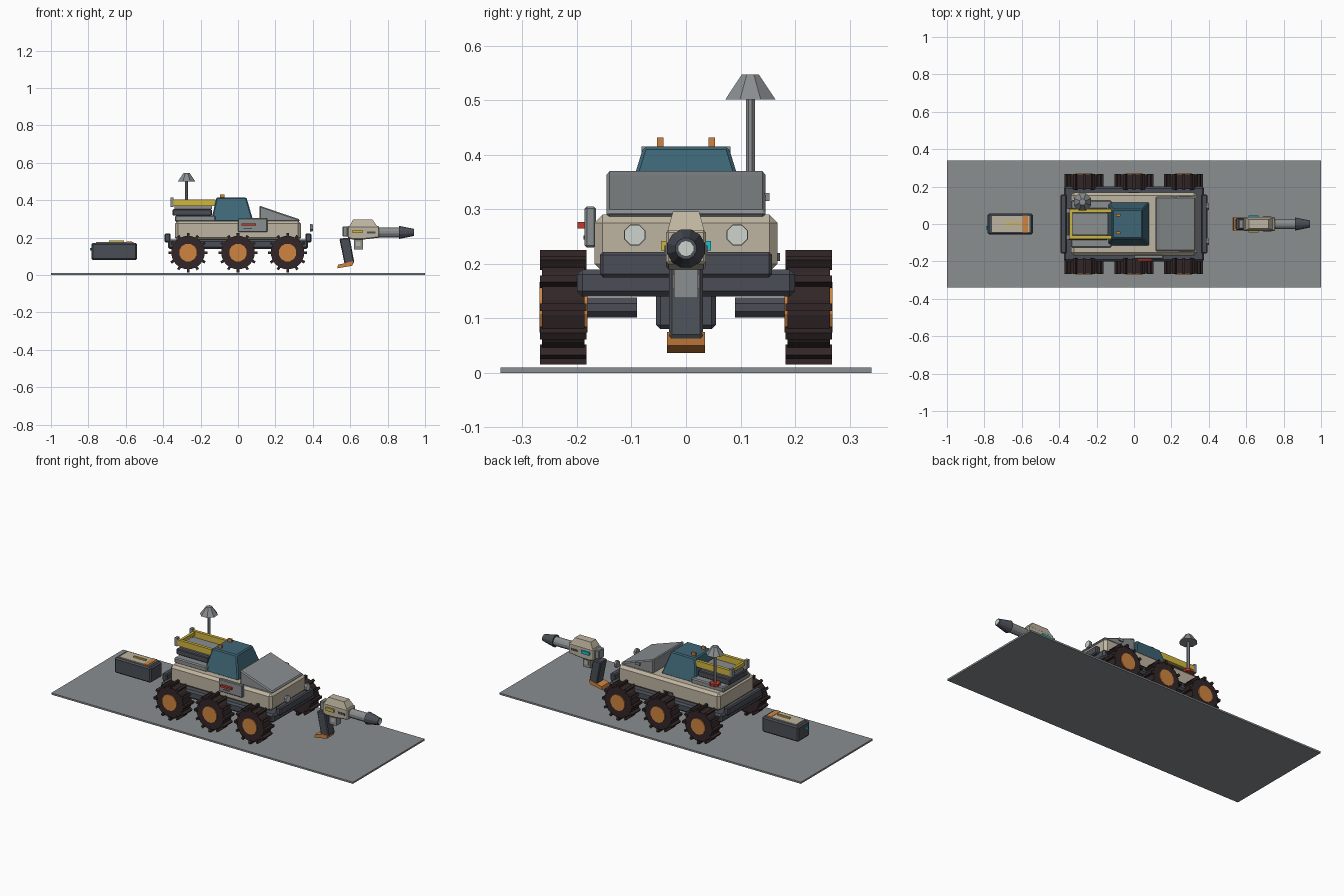
import bpy, bmesh, math
from mathutils import Matrix, Vector

if "Cube" in bpy.data.objects:
    bpy.data.objects.remove(bpy.data.objects["Cube"])


def paint(name, r, g, b):
    m = bpy.data.materials.new(name)
    lin = [((c / 255 + 0.055) / 1.055) ** 2.4 for c in (r, g, b)]
    m.diffuse_color = (*lin, 1)
    m.use_nodes = True
    m.node_tree.nodes["Principled BSDF"].inputs["Base Color"].default_value = m.diffuse_color
    return m


GREY = paint("metal grey", 138, 142, 144)
BEIGE = paint("hull beige", 190, 180, 160)
DARK = paint("dark steel", 74, 78, 86)
TEAL = paint("cabin glass teal", 62, 102, 118)
ORANGE = paint("orange", 208, 132, 64)
TIRE = paint("tyre rubber", 50, 38, 39)
YELLOW = paint("rail yellow", 208, 182, 62)
RED = paint("signal red", 190, 58, 42)
CYAN = paint("cyan glow", 30, 190, 205)
PALE = paint("lamp white", 205, 212, 205)


def finish(name, bm, mat, bevel=0):
    bmesh.ops.recalc_face_normals(bm, faces=bm.faces)
    me = bpy.data.meshes.new(name)
    bm.to_mesh(me)
    bm.free()
    me.materials.append(mat)
    ob = bpy.data.objects.new(name, me)
    bpy.context.collection.objects.link(ob)
    if bevel:
        mod = ob.modifiers.new("bevel", 'BEVEL')
        mod.width, mod.segments = bevel, 1
    return ob


def box(name, x, y, z, mat, bevel=0):
    """Box from three (low, high) ranges."""
    bm = bmesh.new()
    bmesh.ops.create_cube(bm, size=1)
    for v in bm.verts:
        v.co = Vector([a + (b - a) * (c + 0.5) for (a, b), c in zip((x, y, z), v.co)])
    return finish(name, bm, mat, bevel)


def prism(name, pts, y, mat, bevel=0):
    """Side profile of (x, z) points extruded over the y range."""
    bm = bmesh.new()
    f = bm.faces.new([bm.verts.new((px, y[0], pz)) for px, pz in pts])
    ext = bmesh.ops.extrude_face_region(bm, geom=[f])
    for v in ext["geom"]:
        if isinstance(v, bmesh.types.BMVert):
            v.co.y = y[1]
    return finish(name, bm, mat, bevel)


def tube(name, axis, start, length, r1, r2, mat, n=12):
    """Cylinder or cone running from start along +axis."""
    bm = bmesh.new()
    bmesh.ops.create_cone(bm, cap_ends=True, segments=n, radius1=r1, radius2=r2, depth=length)
    d = {'x': Vector((1, 0, 0)), 'y': Vector((0, 1, 0)), 'z': Vector((0, 0, 1))}[axis]
    rot = Vector((0, 0, 1)).rotation_difference(d).to_matrix().to_4x4()
    spin = Matrix.Rotation(math.pi / n, 4, 'Z')
    bm.transform(Matrix.Translation(Vector(start) + d * length / 2) @ rot @ spin)
    return finish(name, bm, mat)


# ground slab
box("ground_slab", (-1, 1), (-.34, .34), (0, .01), GREY)


# wheels with cleats and hubs
def wheel(x, s):
    yc, z = s * .225, .12
    tube("tyre", 'y', (x, yc - .039, z), .078, .09, .09, TIRE, 20)
    bm = bmesh.new()
    for i in range(12):
        rot = Matrix.Rotation(math.tau * i / 12, 4, 'Y')
        place = Matrix.Translation((x, yc, z)) @ rot @ Matrix.Translation((0, 0, .094))
        bmesh.ops.create_cube(bm, size=1, matrix=place @ Matrix.Diagonal((.014, .085, .022, 1)))
    finish("tyre_cleats", bm, TIRE)
    tube("wheel_hub", 'y', (x, yc - .044, z), .088, .048, .048, ORANGE, 12)
    tube("axle", 'y', (x, min(s * .19, s * .09), z), .1, .02, .02, DARK, 8)


for wx in (-.267, 0, .265):
    for s in (-1, 1):
        wheel(wx, s)

# chassis and bumpers
box("chassis", (-.375, .375), (-.2, .2), (.14, .19), DARK, .01)
for s in (-1, 1):
    box("bumper", sorted((s * .36, s * .393)), (-.158, .158), (.175, .222), DARK, .006)

# hull, hood, cabin
box("hull", (-.337, .337), (-.168, .168), (.185, .29), BEIGE, .015)
prism("hood", [(.115, .285), (.115, .372), (.14, .362), (.33, .298), (.33, .285)],
      (-.146, .146), GREY, .006)


def frustum(name, lo, hi, z, mat, bevel=0):
    """Tapered block: lo and hi are (x0, x1, half width) at the two heights."""
    bm = bmesh.new()
    bmesh.ops.create_cube(bm, size=2)
    for v in bm.verts:
        r, h = (hi, z[1]) if v.co.z > 0 else (lo, z[0])
        v.co = Vector((r[1] if v.co.x > 0 else r[0], v.co.y * r[2], h))
    return finish(name, bm, mat, bevel)


frustum("cabin", (-.145, .083, .118), (-.115, .045, .078), (.285, .415), TEAL, .006)
for s in (-1, 1):
    box("roof_beacon", (-.097, -.073), (s * .047 - .006, s * .047 + .006), (.41, .432), ORANGE)

# rear deck, bed and rails
box("rear_deck", (-.337, -.12), (-.125, .125), (.285, .318), GREY, .006)
box("cargo_bed", (-.35, -.14), (-.085, .085), (.318, .352), DARK, .004)
box("bed_plate", (-.34, -.14), (-.06, .06), (.352, .37), GREY)
for s in (-1, 1):
    box("cargo_rail", (-.345, -.12), sorted((s * .062, s * .08)), (.368, .405), YELLOW)
    box("rail_end", (-.362, -.345), sorted((s * .06, s * .082)), (.365, .415), GREY)
box("rail_crossbar", (-.345, -.33), (-.062, .062), (.38, .4), YELLOW)

# sensor mast
tube("mast_base", 'z', (-.275, .118, .315), .015, .03, .03, RED, 8)
tube("mast_pole", 'z', (-.275, .118, .32), .19, .009, .009, GREY, 8)
tube("mast_dish", 'z', (-.275, .118, .501), .046, .05, .017, GREY, 8)

# side panel and small fittings
box("side_panel", (0, .157), (-.186, -.165), (.23, .305), GREY, .004)
box("panel_handle", (.02, .095), (-.199, -.185), (.265, .277), RED)
box("panel_slot", (.03, .075), (-.188, -.185), (.245, .252), DARK)
box("rear_side_catch", (-.03, .03), (.165, .172), (.205, .22), DARK)
box("hood_catch", (.2, .23), (.144, .153), (.315, .33), GREY)

# head lamps
for s in (-1, 1):
    tube("lamp_rim", 'x', (.385, s * .094, .253), .012, .021, .021, GREY, 8)
    tube("lamp_lens", 'x', (.396, s * .094, .253), .004, .02, .02, PALE, 8)

# hand tool body
prism("tool_body", [(.585, .2), (.585, .262), (.755, .262), (.755, .2), (.67, .19), (.61, .19)],
      (-.037, .037), BEIGE, .005)
frustum("tool_top", (.595, .745, .034), (.615, .72, .024), (.26, .296), BEIGE)
box("tool_back", (.56, .587), (-.025, .025), (.205, .26), GREY, .004)
box("trigger_guard", (.62, .668), (-.022, .022), (.137, .195), GREY)
box("trigger_guard_gap", (.632, .656), (-.0235, .0235), (.155, .18), BEIGE)
box("side_light_cyan", (.612, .665), (.036, .046), (.224, .242), CYAN)
box("side_light_yellow", (.612, .665), (-.046, -.036), (.224, .242), YELLOW)
box("tool_vent", (.69, .735), (-.039, .039), (.222, .234), DARK)
# barrel and nozzle
tube("barrel", 'x', (.75, 0, .228), .12, .027, .027, GREY, 12)
tube("nozzle", 'x', (.862, 0, .228), .078, .036, .02, DARK, 12)
tube("nozzle_tip", 'x', (.938, 0, .228), .004, .014, .014, PALE, 10)
# grip and foot
prism("grip", [(.542, .195), (.597, .2), (.622, .065), (.572, .048)], (-.031, .031), DARK, .005)
prism("grip_foot", [(.53, .036), (.535, .055), (.618, .075), (.612, .05)], (-.035, .035), ORANGE)

# supply crate
box("crate", (-.783, -.54), (-.055, .055), (.08, .172), DARK, .008)
box("crate_lid", (-.76, -.56), (-.043, .043), (.17, .178), BEIGE)
box("crate_strap", (-.595, -.568), (-.045, .045), (.171, .18), ORANGE)
box("crate_label", (-.69, -.61), (-.005, .005), (.177, .186), YELLOW)
box("crate_light", (-.79, -.78), (-.03, -.01), (.13, .145), CYAN)
